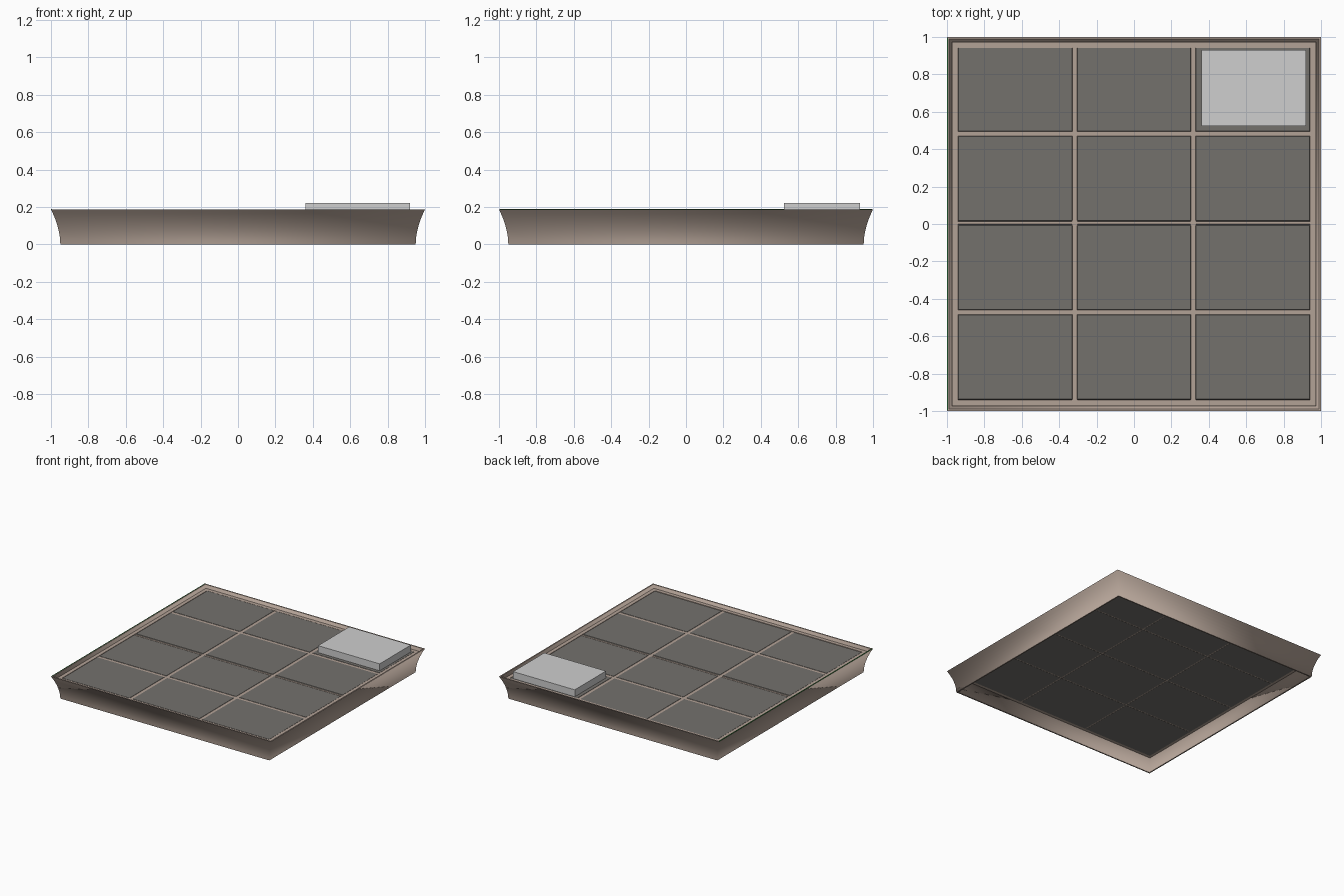
import bpy, bmesh

if "Cube" in bpy.data.objects:
    bpy.data.objects.remove(bpy.data.objects["Cube"])


def mat(name, rgb):
    m = bpy.data.materials.new(name)
    m.diffuse_color = (*rgb, 1)
    m.use_nodes = True
    m.node_tree.nodes["Principled BSDF"].inputs["Base Color"].default_value = m.diffuse_color
    return m


BEIGE = mat("beige trim", (0.45, 0.36, 0.305))
GREY = mat("dark grey tile", (0.175, 0.165, 0.152))
WHITE = mat("pale light panel", (0.62, 0.62, 0.62))
GREEN = mat("green edge", (0.03, 0.22, 0.04))


def finish(bm, name, material):
    bmesh.ops.recalc_face_normals(bm, faces=bm.faces)
    me = bpy.data.meshes.new(name)
    bm.to_mesh(me)
    bm.free()
    me.materials.append(material)
    ob = bpy.data.objects.new(name, me)
    bpy.context.collection.objects.link(ob)
    return ob


def block(name, x, y, z, material, taper=0.0):
    """Box between min/max pairs; the top is drawn in by taper."""
    bm = bmesh.new()
    bmesh.ops.create_cube(bm, size=1)
    for v in bm.verts:
        t = taper if v.co.z > 0 else 0
        sx, sy = (1 if v.co.x > 0 else -1), (1 if v.co.y > 0 else -1)
        v.co = (x[sx > 0] - sx * t, y[sy > 0] - sy * t, z[v.co.z > 0])
    return finish(bm, name, material)


# flared square frame: thin curved shell swept around four corners
N = 8
curve = [(0.95 + 0.05 * (i / N) ** 1.9, 0.187 * i / N) for i in range(N + 1)]
profile = curve + [(r - 0.01, z) for r, z in reversed(curve)]
sharp = {0, N, N + 1, 2 * N + 1}
bm = bmesh.new()
rings = [[bm.verts.new((sx * r, sy * r, z))
          for sx, sy in ((-1, -1), (1, -1), (1, 1), (-1, 1))] for r, z in profile]
for i, ring in enumerate(rings):
    nxt = rings[(i + 1) % len(rings)]
    for k in range(4):
        f = bm.faces.new((ring[k], ring[(k + 1) % 4], nxt[(k + 1) % 4], nxt[k]))
        f.smooth = True
for i in sharp:
    for k in range(4):
        bm.edges.get((rings[i][k], rings[i][(k + 1) % 4])).smooth = False
finish(bm, "flared_frame", BEIGE)

# ceiling tiles, 3 columns by 4 rows, with sloped edges
xs = [-0.953, -0.317, 0.317, 0.953]
ys = [-0.95, -0.472, 0.006, 0.482, 0.96]
for c in range(3):
    for r in range(4):
        block(f"tile_{c}_{r}", (xs[c] + 0.005, xs[c + 1] - 0.005),
              (ys[r] + 0.005, ys[r + 1] - 0.005), (0.15, 0.165), GREY, 0.009)

# grid bars between tiles and around the edge
Z = (0.152, 0.163)
for i, x in enumerate(xs[1:3]):
    block(f"long_bar_{i}", (x - 0.017, x + 0.017), (-0.955, 0.955), Z, BEIGE, 0.002)
for i, y in enumerate(ys[1:4]):
    w = 0.009 if i == 1 else 0.017
    block(f"cross_bar_{i}", (-0.955, 0.955), (y - w, y + w), Z, BEIGE, 0.002)
for s in (-1, 1):
    e = sorted((s * 0.942, s * 0.972))
    block("side_edge_bar", e, (-0.972, 0.972), (0.152, 0.166), BEIGE)
    block("end_edge_bar", (-0.972, 0.972), e, (0.152, 0.166), BEIGE)

# light panel and thin green edge strip
block("light_panel", (0.36, 0.92), (0.525, 0.93), (0.16, 0.222), WHITE)
block("green_edge_strip", (-1.0, -0.995), (-0.995, 0.995), (0.186, 0.189), GREEN)
